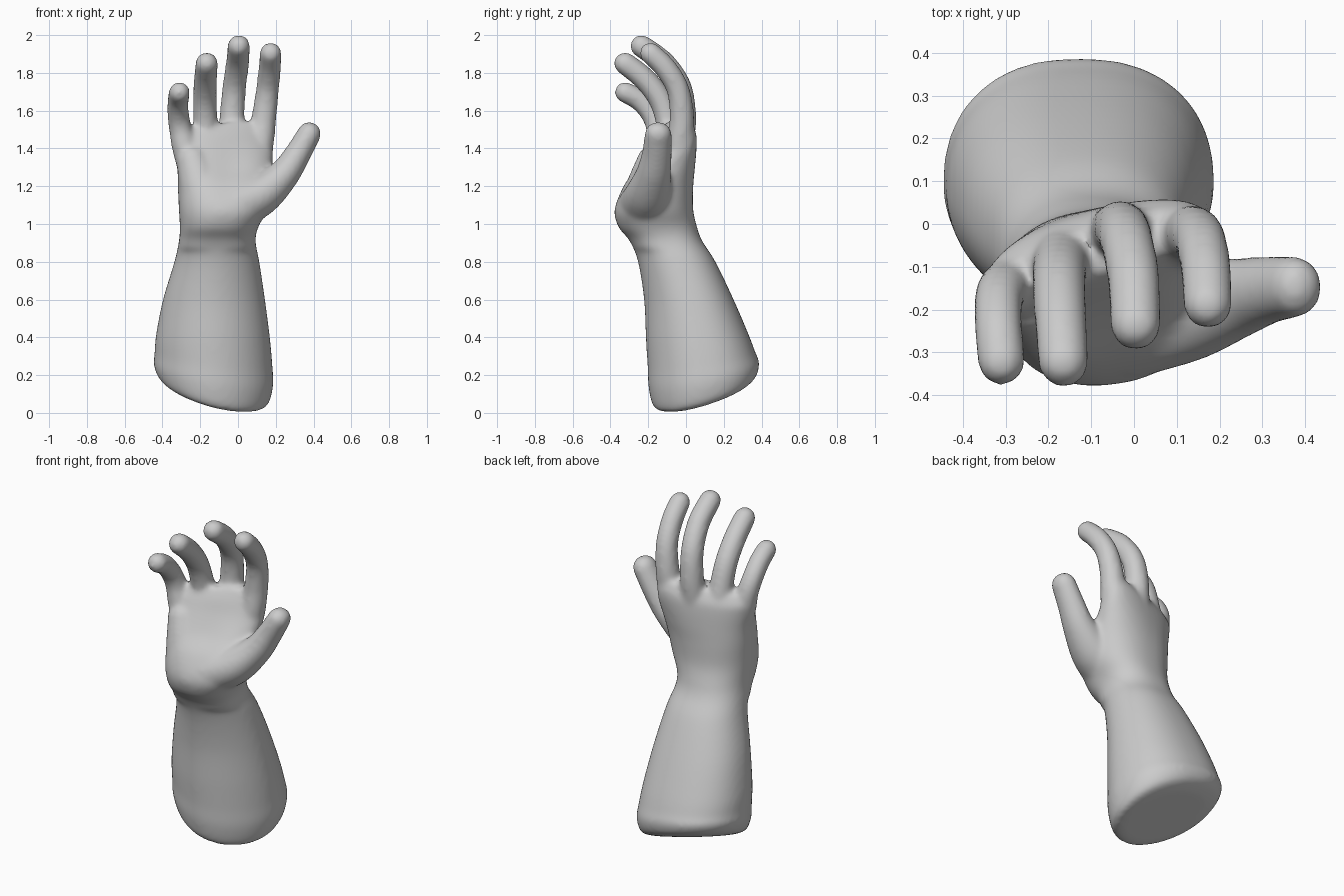
import bpy, bmesh, math
from mathutils import Vector

if "Cube" in bpy.data.objects:
    bpy.data.objects.remove(bpy.data.objects["Cube"])


def spline(points, steps):
    """Catmull-Rom samples through tuples of any length."""
    out = []
    n = len(points)
    for i in range(n - 1):
        p = [Vector(points[min(max(i + k, 0), n - 1)]) for k in (-1, 0, 1, 2)]
        for s in range(steps):
            t = s / steps
            out.append(0.5 * (2 * p[1] + (p[2] - p[0]) * t
                              + (2 * p[0] - 5 * p[1] + 4 * p[2] - p[3]) * t * t
                              + (3 * p[1] - p[0] - 3 * p[2] + p[3]) * t ** 3))
    return out + [Vector(points[-1])]


def loft(bm, rings):
    """Skin a list of closed rings and cap both ends."""
    loops = [[bm.verts.new(co) for co in ring] for ring in rings]
    n = len(loops[0])
    for a, b in zip(loops, loops[1:]):
        for i in range(n):
            j = (i + 1) % n
            bm.faces.new((a[i], a[j], b[j], b[i]))
    bm.faces.new(loops[0][::-1])
    bm.faces.new(loops[-1])


def body_ring(section, n=48):
    """Squarish oval: z, centre x/y, radii, turn in degrees, base slant, palm hollow."""
    z, cx, cy, rx, ry, turn, slant, hollow = section
    c, s = math.cos(math.radians(turn)), math.sin(math.radians(turn))
    ring = []
    for i in range(n):
        a = 2 * math.pi * i / n
        # the front of the forearm is rounder than its back
        power = 1.04 if math.sin(a) < 0 and z < 0.86 else 0.87
        u, v = (math.copysign(abs(f) ** power, f) for f in (math.cos(a), math.sin(a)))
        if v < 0:
            v *= 1 - hollow * math.exp(-(u / 0.5) ** 2)
        x, y = rx * u * c - ry * v * s, rx * u * s + ry * v * c
        ring.append((cx + x, cy + y, z + slant * (y - 0.8 * x)))
    return ring


def digit(bm, points, depth=1.0, n=20):
    """Tapered tube with round ends through (x, y, z, radius)."""
    path = spline(points, 6)
    pos, rad = [p.xyz for p in path], [p[3] + 0.002 for p in path]
    first, last = (pos[0] - pos[1]).normalized(), (pos[-1] - pos[-2]).normalized()
    caps = [(math.cos(k * math.pi / 12), math.sin(k * math.pi / 12)) for k in range(1, 6)]
    stations = [(pos[0] + first * rad[0] * s, rad[0] * c, -first) for c, s in caps[::-1]]
    for i, p in enumerate(pos):
        d = pos[min(i + 1, len(pos) - 1)] - pos[max(i - 1, 0)]
        stations.append((p, rad[i], d.normalized()))
    stations += [(pos[-1] + last * rad[-1] * s, rad[-1] * c, last) for c, s in caps]
    rings = []
    for p, r, d in stations:
        side = Vector((0, 1, 0)).cross(d).normalized()
        up = d.cross(side) * depth
        rings.append([p + r * (math.cos(a) * side + math.sin(a) * up)
                      for a in (2 * math.pi * i / n for i in range(n))])
    loft(bm, rings)


bm = bmesh.new()

# forearm, wrist and palm
sections = [
    (0.095, -0.13, 0.10, 0.220, 0.205, 0, 0.31, 0),
    (0.118, -0.13, 0.10, 0.287, 0.270, 0, 0.31, 0),
    (0.20, -0.13, 0.095, 0.316, 0.293, 0, 0.22, 0),
    (0.28, -0.13, 0.083, 0.312, 0.286, 0, 0.12, 0),
    (0.40, -0.132, 0.06, 0.302, 0.272, 0, 0.05, 0),
    (0.60, -0.127, 0.015, 0.270, 0.237, 0, 0, 0),
    (0.80, -0.112, -0.049, 0.225, 0.205, 0, 0, 0),
    (0.91, -0.110, -0.106, 0.203, 0.192, 0, 0, 0),
    (0.985, -0.100, -0.150, 0.208, 0.208, 2, 0, 0),
    (1.08, -0.078, -0.170, 0.235, 0.207, 4, 0, 0),
    (1.20, -0.070, -0.152, 0.249, 0.188, 7, 0, 0.10),
    (1.30, -0.070, -0.112, 0.254, 0.150, 12, 0, 0.16),
    (1.40, -0.075, -0.078, 0.267, 0.113, 15, 0, 0.08),
    (1.47, -0.080, -0.060, 0.267, 0.086, 16, -0.12, 0),
    (1.525, -0.070, -0.055, 0.235, 0.055, 16, -0.18, 0),
]
loft(bm, [body_ring(s) for s in spline(sections, 5)])

# fingers, thumb and the heel of the palm
digits = {
    "index": [(.10, -.06, 1.28, .055), (.12, -.035, 1.42, .067), (.137, -.022, 1.56, .064),
              (.156, -.042, 1.71, .059), (.168, -.108, 1.825, .058), (.173, -.188, 1.904, .056)],
    "middle": [(-.04, -.06, 1.28, .055), (-.037, -.03, 1.42, .069), (-.031, -.012, 1.58, .064),
               (-.019, -.035, 1.73, .061), (-.002, -.12, 1.855, .06), (.004, -.236, 1.942, .058)],
    "ring": [(-.155, -.1, 1.28, .055), (-.166, -.08, 1.42, .069), (-.173, -.1, 1.56, .063),
             (-.175, -.142, 1.67, .061), (-.172, -.222, 1.77, .06), (-.165, -.322, 1.85, .058)],
    "little": [(-.25, -.15, 1.27, .06), (-.281, -.148, 1.4, .066), (-.304, -.15, 1.5, .059),
               (-.317, -.18, 1.58, .056), (-.317, -.245, 1.655, .055), (-.31, -.322, 1.697, .054)],
    "heel": [(-.17, -.225, 1.09, .125), (-.20, -.205, 1.2, .11), (-.24, -.175, 1.33, .085)],
}
for points in digits.values():
    digit(bm, points)
thumb = [(.0, -.21, 1.10, .13), (.13, -.198, 1.16, .107), (.245, -.172, 1.265, .081),
         (.315, -.155, 1.37, .068), (.377, -.147, 1.478, .061)]
digit(bm, thumb, depth=1.14)

bmesh.ops.recalc_face_normals(bm, faces=bm.faces)
mesh = bpy.data.meshes.new("hand_and_forearm")
bm.to_mesh(mesh)
bm.free()
hand = bpy.data.objects.new("hand_and_forearm", mesh)
bpy.context.collection.objects.link(hand)

# fuse the parts into one soft skin
remesh = hand.modifiers.new("fuse", 'REMESH')
remesh.mode = 'VOXEL'
remesh.voxel_size = 0.013
soften = hand.modifiers.new("soften", 'SMOOTH')
soften.factor = 0.5
soften.iterations = 12
bpy.context.view_layer.objects.active = hand
hand.select_set(True)
for m in ("fuse", "soften"):
    bpy.ops.object.modifier_apply(modifier=m)

skin = bpy.data.materials.new("plain grey")
skin.diffuse_color = (0.6, 0.6, 0.6, 1)
skin.use_nodes = True
skin.node_tree.nodes["Principled BSDF"].inputs["Base Color"].default_value = skin.diffuse_color
hand.data.materials.clear()
hand.data.materials.append(skin)
bpy.ops.object.shade_smooth_by_angle(angle=math.radians(50))
